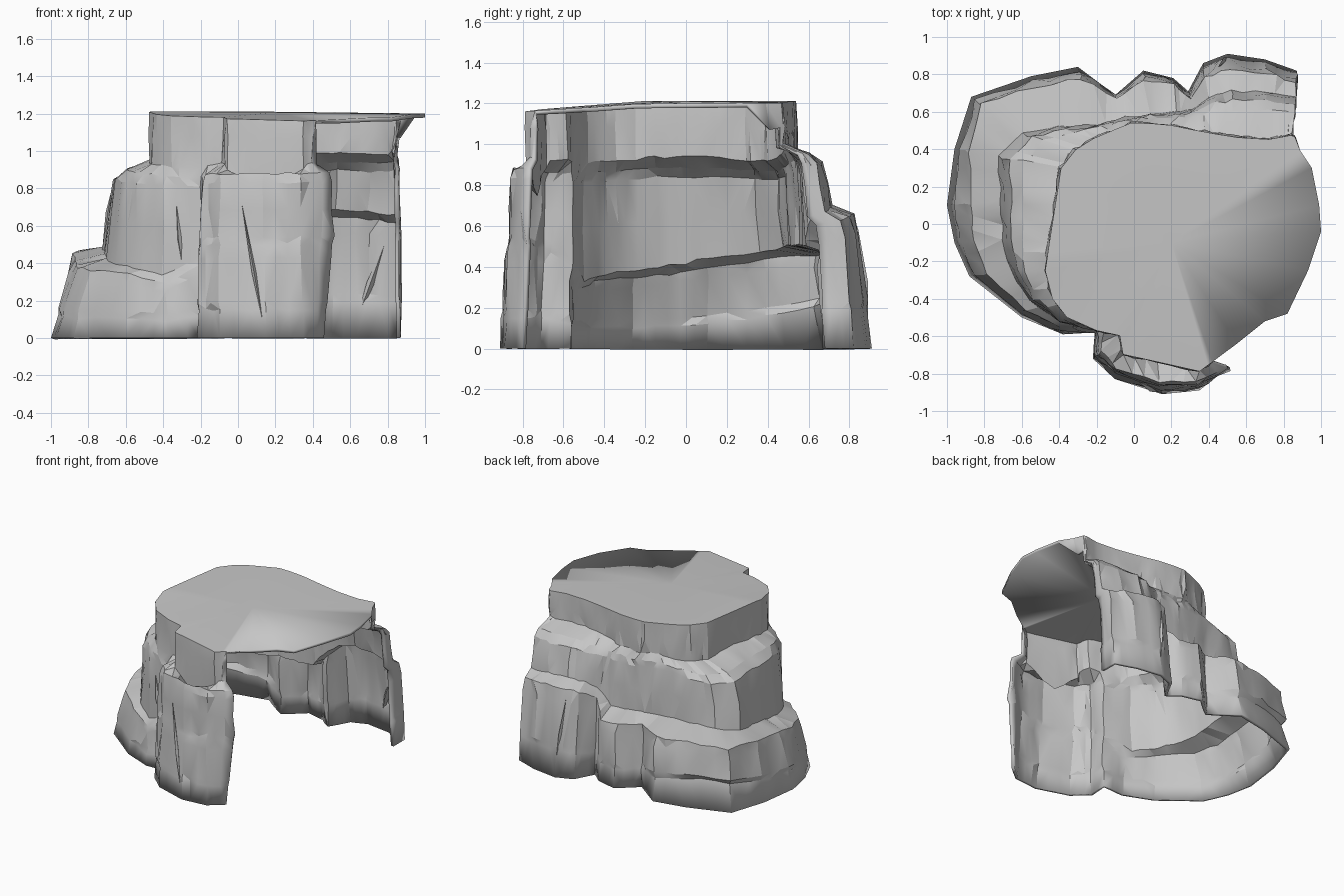
import bpy
import bmesh
import math
import random
from mathutils import Vector

random.seed(7)

old_cube = bpy.data.objects.get("Cube")
if old_cube:
    bpy.data.objects.remove(old_cube, do_unlink=True)


def make_material(name, colour):
    material = bpy.data.materials.new(name)
    material.use_nodes = True
    material.diffuse_color = colour
    shader = next(n for n in material.node_tree.nodes if n.type == "BSDF_PRINCIPLED")
    shader.inputs["Base Color"].default_value = colour
    shader.inputs["Roughness"].default_value = 0.9
    return material


stone = make_material("stone grey", (0.57, 0.57, 0.57, 1))

# Plan outlines of the three tiers, from the back right round to the front right
base_line = [(.87, .68), (.87, .82), (.7, .88), (.5, .91), (.37, .86), (.29, .71),
             (.21, .78), (.05, .82), (-.1, .69), (-.3, .84), (-.55, .79), (-.87, .68),
             (-.96, .4), (-1, .1), (-.96, -.1), (-.88, -.28), (-.6, -.5), (-.38, -.59),
             (-.21, -.58), (-.22, -.72), (-.1, -.83), (.15, -.91), (.35, -.89), (.46, -.8)]
middle_line = [(.86, .59), (.87, .68), (.7, .71), (.52, .71), (.4, .68), (.31, .61),
               (.22, .6), (.08, .59), (-.05, .57), (-.2, .53), (-.4, .52), (-.6, .48),
               (-.73, .36), (-.71, .12), (-.7, -.08), (-.66, -.25), (-.56, -.4), (-.4, -.52),
               (-.2, -.57), (-.2, -.7), (-.1, -.79), (.14, -.87), (.33, -.86), (.51, -.78)]
top_line = [(.86, .47), (.84, .48), (.72, .46), (.55, .47), (.42, .49), (.3, .51),
            (.2, .53), (.08, .54), (-.02, .54), (-.12, .5), (-.22, .46), (-.32, .4),
            (-.4, .3), (-.43, .1), (-.46, -.1), (-.48, -.25), (-.44, -.4), (-.36, -.5),
            (-.2, -.57), (-.08, -.6), (-.06, -.7), (.12, -.74), (.35, -.79), (.42, -.74)]

# Height of the lower and the upper ledge along the same outline
lower_ledge = [.61, .63, .65, .66, .65, .58, .47, .48, .48, .48, .48, .47,
               .45, .42, .38, .36, .34, .29, .4, .5, .5, .5, .5, .5]
upper_ledge = [.95, .95, .95, .96, .95, .93, .92, .91, .92, .92, .9, .88,
               .89, .9, .9, .89, .88, .86, .86, .88, .88, .88, .88, .88]
STEPS = 3
PILLAR = 18


def resample(values):
    """Insert evenly spaced samples between the control values."""
    result = []
    for a, b in zip(values, values[1:]):
        result += [a + (b - a) * (k / STEPS) for k in range(STEPS)]
    return result + [values[-1]]


def plan(line):
    return resample([Vector((x, y, 0)) for x, y in line])


def roof_height(p):
    return 1.212 - .08 * max(0, -p.y - .2) - .012 * max(0, p.x)


def at_height(p, z):
    return Vector((p.x, p.y, z))


def rough(p, amount=.008):
    return p + Vector([random.uniform(-amount, amount) for axis in "xyz"])


def column(i, b, m, t, low, high):
    """Profile of the cliff at one place, from the ground to the rim."""
    place = i / STEPS
    # Sloping groove on the back left and a pocket above the front pillar
    groove = max(0, 1 - abs(place - 10.5) / 2.5)
    pocket = max(0, 1 - abs(place - 21) / 1.2)
    # The wall is steeper at the back and runs straight up on the front pillar
    steep = max(0, min(1, place - 5, (12.5 - place) / 1.5))
    front = max(0, min(1, place - PILLAR))
    lip = .42 - .22 * steep + .45 * front
    split = low * (.3 + .15 * groove)
    return [
        at_height(b, 0),
        rough(at_height(b.lerp(m, lip * split / low + .1 * groove), split)),
        rough(at_height(b.lerp(m, lip * split / low), split + .04)),
        rough(at_height(b.lerp(m, lip * .8), low * .85)),
        rough(at_height(b.lerp(m, lip), low)),
        rough(at_height(m, low + .04)),
        rough(at_height(m.lerp(t, .08 - .05 * front), (low + high) / 2)),
        rough(at_height(m.lerp(t, .2 - .13 * front), high - .05)),
        rough(at_height(m.lerp(t, .42 - .2 * front), high)),
        rough(at_height(t, high + .05 - .16 * pocket)),
        rough(at_height(t, 1.08)),
        at_height(t.lerp(m, -.03), roof_height(t)),
    ]


def finish(bm, name):
    """Store the mesh with facets that are sharp only at clear edges."""
    mesh = bpy.data.meshes.new(name)
    bm.to_mesh(mesh)
    bm.free()
    mesh.materials.append(stone)
    mesh.shade_smooth()
    mesh.set_sharp_from_angle(angle=math.radians(18))
    obj = bpy.data.objects.new(name, mesh)
    bpy.context.collection.objects.link(obj)
    return obj


# Stepped cliff wall
bm = bmesh.new()
samples = zip(plan(base_line), plan(middle_line), plan(top_line),
              resample(lower_ledge), resample(upper_ledge))
grid = [[bm.verts.new(p) for p in column(i, *s)] for i, s in enumerate(samples)]
for left, right in zip(grid, grid[1:]):
    for r in range(len(left) - 1):
        bm.faces.new((left[r], right[r], right[r + 1], left[r + 1]))

# Flat roof with the overhang across the open side
overhang = [(.55, -.64), (.7, -.52), (.82, -.48), (.93, -.25), (1, -.04),
            (.99, .1), (.95, .3), (.89, .39)]
rim = [col[-1] for col in grid]
for x, y in overhang:
    p = Vector((x, y, 0))
    rim.append(bm.verts.new(at_height(p, roof_height(p))))
centre = bm.verts.new((.2, -.1, 1.207))
for a, b in zip(rim, rim[1:] + rim[:1]):
    bm.faces.new((centre, a, b))

# Short skirt that tapers out below the overhang
hem = bm.verts.new((.87, .41, 1.07))
bm.faces.new((hem, grid[0][-2], rim[0], rim[-1]))
bm.faces.new((hem, rim[-1], rim[-2]))

bmesh.ops.triangulate(bm, faces=bm.faces[:])
cliff = finish(bm, "rock_shell")
shell = cliff.modifiers.new("wall_thickness", "SOLIDIFY")
shell.thickness = .022
shell.offset = -1


def add_shard(name, start, end, side, width=.012):
    """Thin tapering ridge along a crack in the wall."""
    start, end, side = Vector(start), Vector(end), Vector(side).normalized()
    across = (end - start).cross(side).normalized() * width
    middle = start.lerp(end, .6)
    shard = bmesh.new()
    for p in (start, end, middle + across, middle - across,
              middle + side * .02, middle - side * .02):
        shard.verts.new(p)
    bmesh.ops.convex_hull(shard, input=shard.verts[:])
    finish(shard, name)


# Ridges beside the cracks
add_shard("front_crack", (.02, -.84, .72), (.13, -.9, .1), (0, -1, 0))
add_shard("pillar_crack", (-.33, -.55, .72), (-.3, -.54, .4), (-.4, -1, 0))
add_shard("inner_crack", (.82, .76, .6), (.63, .87, .08), (0, -1, 0), .02)
add_shard("back_crack", (.45, .84, .6), (.5, .89, .15), (0, 1, 0))
